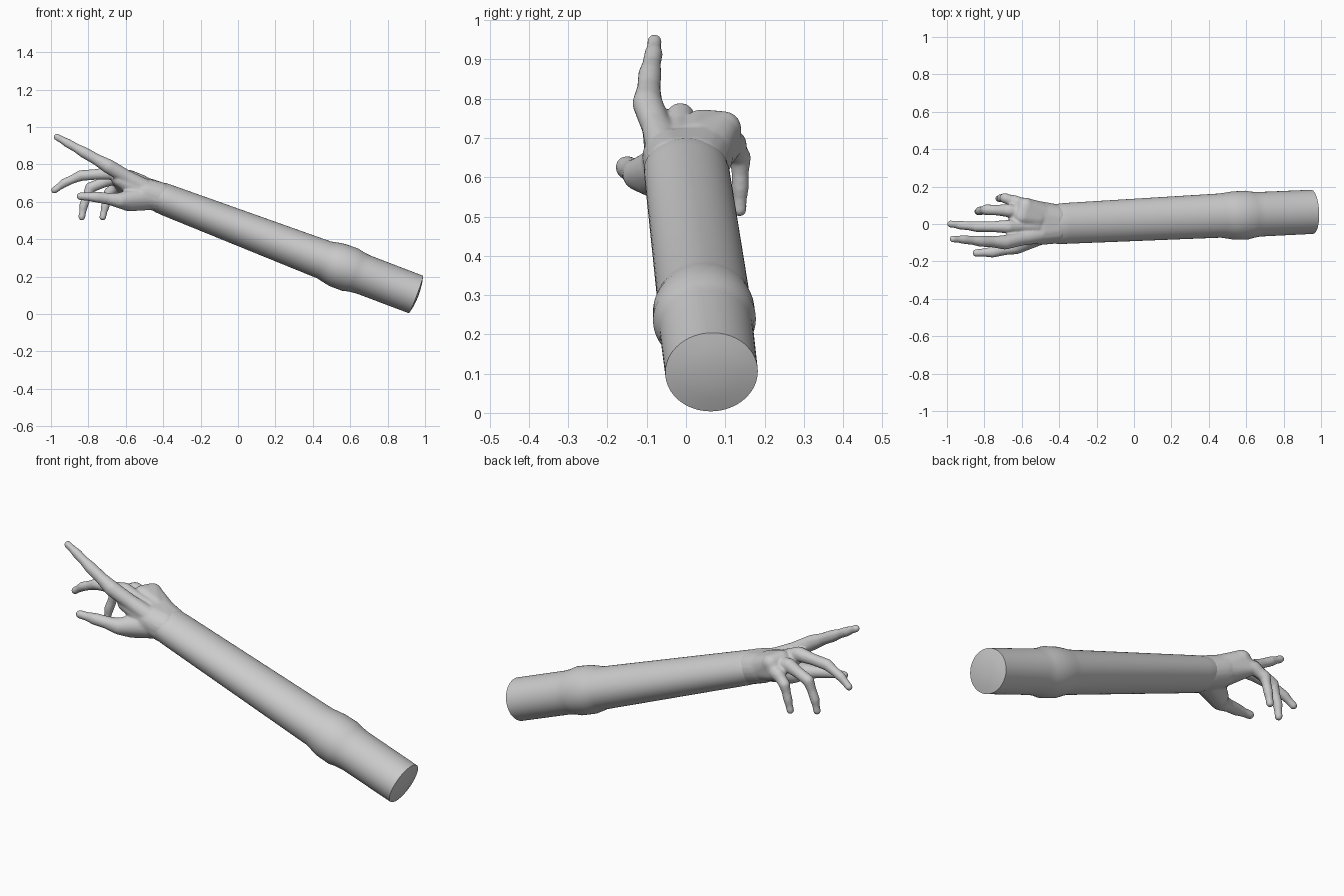
import bpy, bmesh, math
from mathutils import Vector


def finish(bm, name):
    bmesh.ops.recalc_face_normals(bm, faces=bm.faces)
    me = bpy.data.meshes.new(name)
    bm.to_mesh(me)
    bm.free()
    ob = bpy.data.objects.new(name, me)
    bpy.context.collection.objects.link(ob)
    return ob


# Forearm: elliptical sections (x, y, z, half width, half height)
SECTIONS = [
    (-0.45, -0.001, 0.636, 0.100, 0.074),
    (-0.41, 0.000, 0.621, 0.107, 0.083),
    (-0.37, 0.003, 0.605, 0.109, 0.085),
    (0.46, 0.045, 0.289, 0.118, 0.105),
    (0.50, 0.045, 0.274, 0.124, 0.114),
    (0.53, 0.045, 0.262, 0.129, 0.120),
    (0.60, 0.047, 0.237, 0.131, 0.121),
    (0.63, 0.049, 0.226, 0.124, 0.113),
    (0.67, 0.052, 0.211, 0.119, 0.108),
    (0.952, 0.065, 0.104, 0.118, 0.107),
    (0.960, 0.065, 0.101, 0.075, 0.068),
    (0.964, 0.065, 0.099, 0.030, 0.027),
]
axis = Vector((1.37, 0.065, -0.52)).normalized()
up = axis.cross(Vector((0, 1, 0))).normalized()
side = up.cross(axis)
N = 64
bm = bmesh.new()
rings = []
for x, y, z, a, b in SECTIONS:
    c = Vector((x, y, z))
    rings.append([bm.verts.new(c + side * a * math.cos(t) + up * b * math.sin(t))
                  for t in (2 * math.pi * i / N for i in range(N))])
for r, s in zip(rings, rings[1:]):
    for i in range(N):
        bm.faces.new((r[i], r[(i + 1) % N], s[(i + 1) % N], s[i]))
bm.faces.new(rings[0])
bm.faces.new(rings[-1])
forearm = finish(bm, "forearm")

# Hand: convex hulls of spheres, fused by a voxel remesh
hand_bm = bmesh.new()


def hull(*balls):
    part = bmesh.new()
    for x, y, z, r in balls:
        for i in range(1, 10):
            p = math.pi * i / 10
            for j in range(16):
                t = math.pi * j / 8 + 0.05 * i
                part.verts.new((x + r * math.sin(p) * math.cos(t),
                                y + r * math.sin(p) * math.sin(t),
                                z + r * math.cos(p)))
    bmesh.ops.convex_hull(part, input=part.verts[:])
    bmesh.ops.delete(part, geom=[v for v in part.verts if not v.link_faces], context='VERTS')
    bmesh.ops.recalc_face_normals(part, faces=part.faces)
    tmp = bpy.data.meshes.new("tmp")
    part.to_mesh(tmp)
    part.free()
    hand_bm.from_mesh(tmp)
    bpy.data.meshes.remove(tmp)


def digit(*joints):
    # bones are thinner mid-way so the joints read as knuckles
    for a, b in zip(joints, joints[1:]):
        mid = tuple((p + q) / 2 for p, q in zip(a, b))
        mid = mid[:3] + (mid[3] * 0.88,)
        hull(a, mid)
        hull(mid, b)


# wrist, palm and thumb base
hull((-0.42, 0.026, 0.625, 0.080), (-0.42, -0.026, 0.625, 0.080),
     (-0.50, 0.045, 0.655, 0.076), (-0.50, -0.035, 0.648, 0.078))
hull((-0.49, 0.045, 0.655, 0.072), (-0.49, -0.035, 0.645, 0.070),
     (-0.58, 0.092, 0.720, 0.048), (-0.62, 0.110, 0.680, 0.034),
     (-0.64, 0.005, 0.715, 0.036), (-0.63, -0.075, 0.715, 0.036))
hull((-0.48, -0.03, 0.625, 0.072), (-0.58, -0.08, 0.602, 0.054), (-0.63, -0.12, 0.607, 0.042))
hull((-0.52, 0.03, 0.690, 0.055), (-0.58, 0.095, 0.722, 0.047), (-0.60, 0.04, 0.728, 0.046))

# metacarpals and fingers
digit((-0.50, -0.055, 0.675, 0.048), (-0.69, -0.098, 0.788, 0.039),
      (-0.82, -0.092, 0.862, 0.030), (-0.91, -0.083, 0.913, 0.024), (-0.968, -0.080, 0.946, 0.019))
digit((-0.52, -0.01, 0.690, 0.045), (-0.67, -0.014, 0.753, 0.037),
      (-0.84, -0.014, 0.740, 0.029), (-0.93, -0.006, 0.700, 0.024), (-0.981, 0.000, 0.662, 0.019))
digit((-0.54, 0.05, 0.700, 0.045), (-0.67, 0.072, 0.725, 0.036),
      (-0.79, 0.076, 0.675, 0.029), (-0.825, 0.070, 0.580, 0.024), (-0.835, 0.066, 0.518, 0.019))
digit((-0.55, 0.09, 0.700, 0.043), (-0.64, 0.120, 0.685, 0.035),
      (-0.69, 0.138, 0.650, 0.028), (-0.71, 0.138, 0.575, 0.023), (-0.723, 0.136, 0.518, 0.019))
digit((-0.63, -0.120, 0.607, 0.042), (-0.755, -0.150, 0.625, 0.030), (-0.843, -0.155, 0.629, 0.021))

hand = finish(hand_bm, "hand")
rem = hand.modifiers.new("fuse", 'REMESH')
rem.mode = 'VOXEL'
rem.voxel_size = 0.006
rem.use_smooth_shade = True
sm = hand.modifiers.new("soften", 'SMOOTH')
sm.factor = 0.5
sm.iterations = 8

bpy.ops.object.select_all(action='DESELECT')
forearm.select_set(True)
bpy.context.view_layer.objects.active = forearm
bpy.ops.object.shade_smooth_by_angle(angle=math.radians(35))
